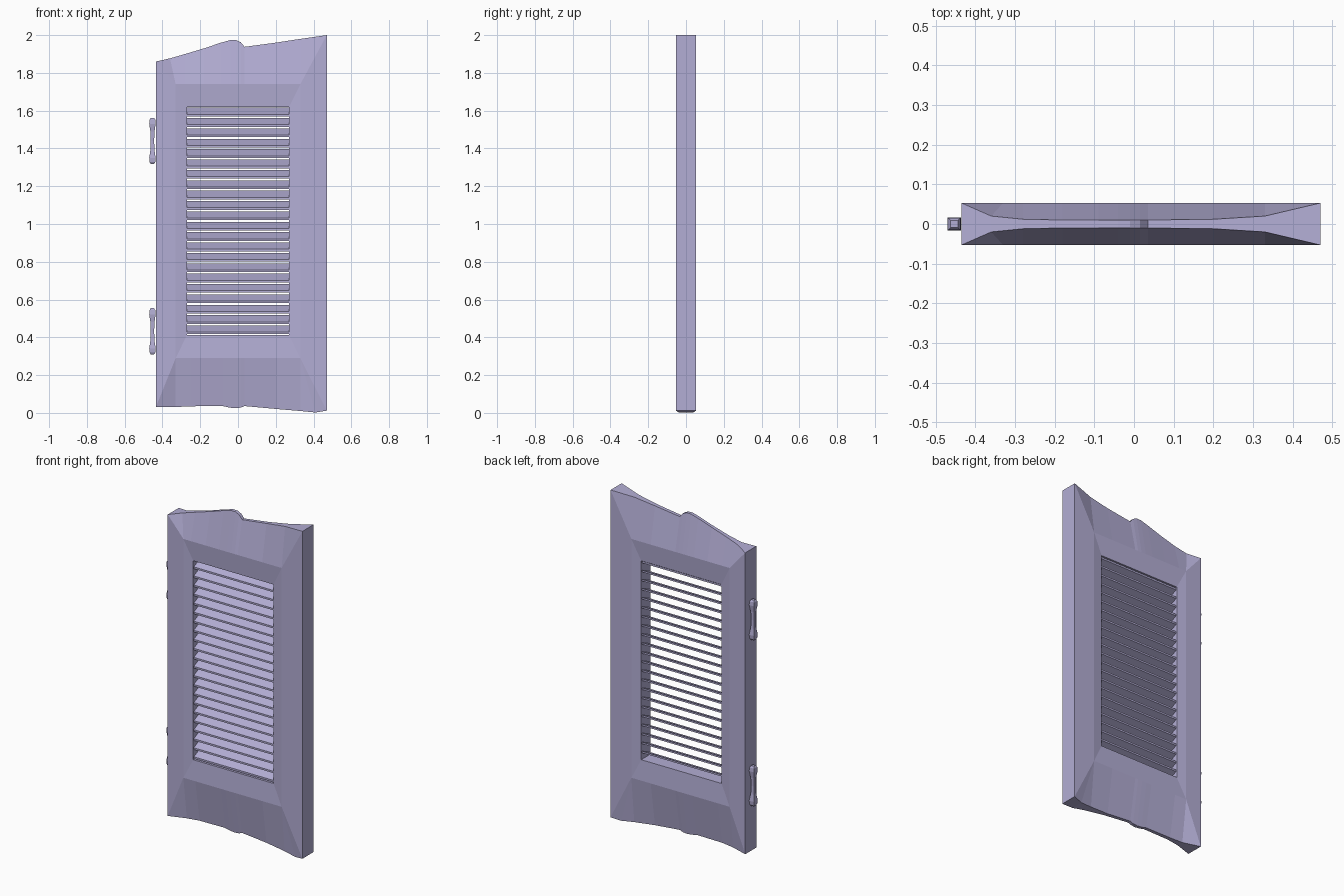
import bpy, bmesh, math

if "Cube" in bpy.data.objects:
    bpy.data.objects.remove(bpy.data.objects["Cube"])

mat = bpy.data.materials.new("lavender paint")
mat.diffuse_color = (0.45, 0.42, 0.66, 1)
mat.use_nodes = True
mat.node_tree.nodes["Principled BSDF"].inputs["Base Color"].default_value = mat.diffuse_color


def finish(name, bm):
    bmesh.ops.remove_doubles(bm, verts=bm.verts[:], dist=1e-5)
    bmesh.ops.recalc_face_normals(bm, faces=bm.faces[:])
    me = bpy.data.meshes.new(name)
    bm.to_mesh(me)
    bm.free()
    me.materials.append(mat)
    ob = bpy.data.objects.new(name, me)
    bpy.context.collection.objects.link(ob)
    return ob


def face(bm, pts):
    clean = []
    for p in pts:
        if p not in clean:
            clean.append(p)
    if len(clean) > 2:
        bm.faces.new([bm.verts.new(p) for p in clean])


# Door frame: thick corners, top and bottom rails taper to a thin wavy edge
T = 0.053      # half thickness
INNER = 0.044  # half thickness at the opening
MX, IX = 0.33, 0.27
top = [(-.435, T, 1.86), (-.36, .02, 1.877), (-.28, .012, 1.90), (-.18, .01, 1.93),
       (-.09, .01, 1.96), (-.04, .01, 1.974), (-.01, .01, 1.974), (.015, .01, 1.962),
       (.035, .01, 1.938), (.2, .012, 1.96), (.33, .02, 1.98), (.47, T, 2.0)]
bottom = [(-.435, T, .03), (-.33, .02, .031), (-.25, .012, .035), (-.08, .01, .036),
          (-.045, .01, .028), (-.015, .01, .025), (.015, .01, .028), (.035, .01, .036),
          (.2, .012, .021), (.33, .025, .01), (.41, .038, .002), (.47, T, .012)]
bm = bmesh.new()
for rail, mz, iz in ((top, 1.74, 1.62), (bottom, .29, .412)):
    for s in (-1, 1):
        edge = [(x, s * y, z) for x, y, z in rail]
        mid = [(max(-MX, min(MX, x)), s * T, mz) for x, y, z in rail]
        for i in range(len(rail) - 1):
            face(bm, [edge[i], edge[i + 1], mid[i + 1], mid[i]])
        face(bm, [(-IX, s * INNER, iz), (IX, s * INNER, iz)] + mid[::-1])
    # thin edge and wall of the opening
    for (x, y, z), (u, v, w) in zip(rail, rail[1:]):
        face(bm, [(x, -y, z), (u, -v, w), (u, v, w), (x, y, z)])
    face(bm, [(-IX, -INNER, iz), (IX, -INNER, iz), (IX, INNER, iz), (-IX, INNER, iz)])
for k, side in ((0, -1), (-1, 1)):
    ox, zt, zb = top[k][0], top[k][2], bottom[k][2]
    mx, ix = side * MX, side * IX
    for s in (-1, 1):
        face(bm, [(ox, s * T, zb), (ox, s * T, zt), (mx, s * T, 1.74), (mx, s * T, .29)])
        face(bm, [(mx, s * T, .29), (mx, s * T, 1.74), (ix, s * INNER, 1.62), (ix, s * INNER, .412)])
    face(bm, [(ox, -T, zb), (ox, T, zb), (ox, T, zt), (ox, -T, zt)])
    face(bm, [(ix, -INNER, .412), (ix, INNER, .412), (ix, INNER, 1.62), (ix, -INNER, 1.62)])
finish("door_frame", bm)

# Louvre slats, sloping down to the front
N = 22
bm = bmesh.new()
for i in range(N):
    z = .412 + (i + .5) * (1.62 - .412) / N
    sec = [(-.038, z - .023), (-.038, z - .012), (.038, z + .023), (.038, z + .012)]
    a = [(-IX, y, h) for y, h in sec]
    b = [(IX, y, h) for y, h in sec]
    face(bm, a)
    face(bm, b)
    for j in range(4):
        k = (j + 1) % 4
        face(bm, [a[j], a[k], b[k], b[j]])
finish("louvre_slats", bm)

# Square dumbbell hinges on the left edge
prof = [(-.122, .009), (-.112, .015), (-.09, .017), (-.05, .011), (0, .009),
        (.05, .011), (.09, .017), (.112, .015), (.122, .009)]
for name, zc in (("upper_hinge", 1.44), ("lower_hinge", .432)):
    bm = bmesh.new()
    rings = [[(-.453 + a * r, b * r, zc + h) for a, b in ((-1, -1), (1, -1), (1, 1), (-1, 1))]
             for h, r in prof]
    face(bm, rings[0])
    face(bm, rings[-1])
    for p, q in zip(rings, rings[1:]):
        for j in range(4):
            k = (j + 1) % 4
            face(bm, [p[j], p[k], q[k], q[j]])
    finish(name, bm)
